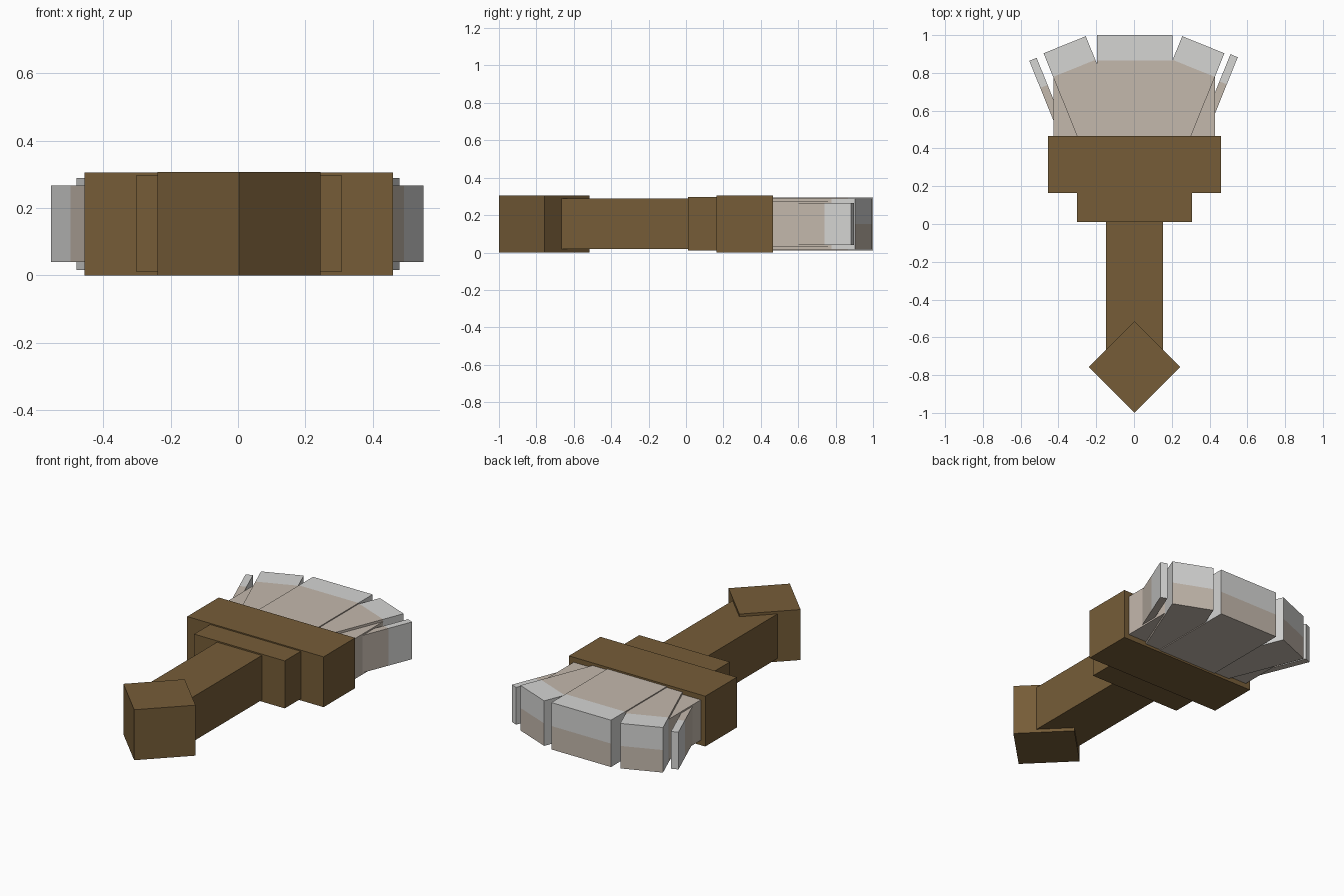
import bpy, bmesh
from math import radians
from mathutils import Matrix, Vector

cube = bpy.data.objects.get("Cube")
if cube:
    bpy.data.objects.remove(cube, do_unlink=True)


def material(name, rgb):
    mat = bpy.data.materials.new(name)
    mat.use_nodes = True
    colour = (*rgb, 1)
    mat.diffuse_color = colour
    mat.node_tree.nodes["Principled BSDF"].inputs["Base Color"].default_value = colour
    return mat


wood = material("brown wood", (0.18, 0.108, 0.039))
tan = material("tan bristle", (0.55, 0.48, 0.415))
pale = material("pale grey bristle", (0.66, 0.66, 0.65))


def finish(bm, name, mats):
    mesh = bpy.data.meshes.new(name)
    bm.normal_update()
    bm.to_mesh(mesh)
    bm.free()
    for mat in mats:
        mesh.materials.append(mat)
    obj = bpy.data.objects.new(name, mesh)
    bpy.context.collection.objects.link(obj)
    return obj


def box_mesh(x, y, z):
    """Box from three (low, high) ranges."""
    bm = bmesh.new()
    bmesh.ops.create_cube(bm, size=1)
    for v in bm.verts:
        v.co = Vector([(lo + hi) / 2 + c * (hi - lo)
                       for c, (lo, hi) in zip(v.co, (x, y, z))])
    return bm


def bristle(name, tip, angle, width, length, z, fade, split_end=True):
    """Tuft with its tip edge at the given point, pale near the tip."""
    bm = box_mesh((-width / 2, width / 2), (-length, 0), z)
    middle = sum(z) / 2
    cuts = [((0, -fade, 0), (0, 1, 0))]
    if split_end:
        cuts.append(((0, 0, middle), (0, 0, 1)))
    for point, normal in cuts:
        bmesh.ops.bisect_plane(bm, geom=bm.verts[:] + bm.edges[:] + bm.faces[:],
                               plane_co=point, plane_no=normal)
    bm.normal_update()
    for f in bm.faces:
        c = f.calc_center_median()
        lower_end = split_end and f.normal.y > 0.9 and c.z < middle
        underside = f.normal.z < -0.9
        f.material_index = int(c.y > -fade and not lower_end and not underside)
    bm.transform(Matrix.Translation((*tip, 0)) @ Matrix.Rotation(radians(angle), 4, "Z"))
    return finish(bm, name, [tan, pale])


# Wooden handle, collar and ferrule
finish(box_mesh((-0.148, 0.153), (-0.78, 0.05), (0.02, 0.29)), "handle", [wood])
finish(box_mesh((-0.301, 0.307), (0.01, 0.2), (0.01, 0.298)), "collar", [wood])
finish(box_mesh((-0.455, 0.46), (0.163, 0.465), (0, 0.305)), "ferrule", [wood])

# Diamond end knob
knob = box_mesh((-0.171, 0.171), (-0.171, 0.171), (0, 0.306))
knob.transform(Matrix.Translation((0.003, -0.757, 0)) @ Matrix.Rotation(radians(45), 4, "Z"))
finish(knob, "end_knob", [wood])

# Bristle core and the fan of tufts
finish(box_mesh((-0.425, 0.428), (0.4, 0.78), (0.03, 0.275)), "bristle_core", [tan])
bristle("centre_tuft", (0.003, 1), 0, 0.4, 0.56, (0.011, 0.295), 0.135)
for side, sign, fin_tip in (("left", 1, (0.53, 0.891)), ("right", -1, (-0.535, 0.872))):
    bristle(side + "_tuft", (0.367 * sign, 0.949), -22 * sign, 0.241, 0.56,
            (0.016, 0.289), 0.135)
    bristle(side + "_outer_tuft", fin_tip, -22 * sign, 0.042, 0.5,
            (0.04, 0.266), 0.155, False)
